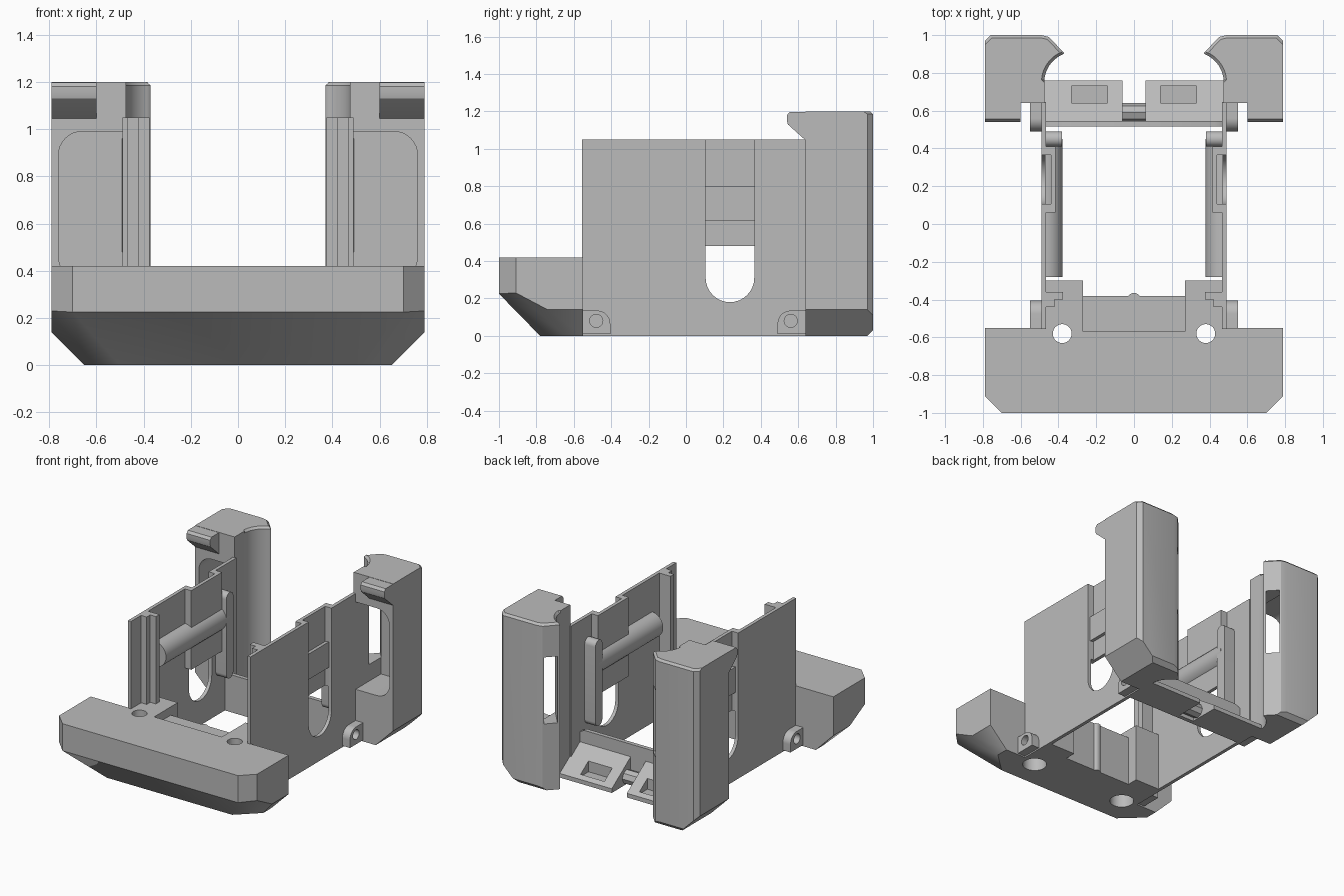
import bpy, bmesh, math
from mathutils import Vector, Matrix

old = bpy.data.objects.get("Cube")
if old:
    bpy.data.objects.remove(old, do_unlink=True)

grey = bpy.data.materials.new("plain_grey")
grey.use_nodes = True
COLOUR = (0.5, 0.5, 0.5, 1)
grey.diffuse_color = COLOUR
grey.node_tree.nodes["Principled BSDF"].inputs["Base Color"].default_value = COLOUR


def make(name, bm):
    bmesh.ops.recalc_face_normals(bm, faces=bm.faces)
    me = bpy.data.meshes.new(name)
    bm.to_mesh(me)
    bm.free()
    me.materials.append(grey)
    ob = bpy.data.objects.new(name, me)
    bpy.context.collection.objects.link(ob)
    return ob


def prism(name, pts, axis, lo, hi):
    """Extrude a profile along an axis; the profile uses the other two axes in order."""
    bm = bmesh.new()

    def place(p, d):
        c = list(p)
        c.insert("xyz".index(axis), d)
        return bm.verts.new(c)
    a = [place(p, lo) for p in pts]
    b = [place(p, hi) for p in pts]
    bm.faces.new(a)
    bm.faces.new(b[::-1])
    for i in range(len(a)):
        j = (i + 1) % len(a)
        bm.faces.new((a[i], b[i], b[j], a[j]))
    return make(name, bm)


def box(name, x0, x1, y0, y1, z0, z1):
    return prism(name, [(x0, y0), (x1, y0), (x1, y1), (x0, y1)], "z", z0, z1)


def arc(cx, cy, r, a0, a1, n=16):
    return [(cx + r * math.cos(math.radians(a0 + (a1 - a0) * i / n)),
             cy + r * math.sin(math.radians(a0 + (a1 - a0) * i / n))) for i in range(n + 1)]


def disc(cx, cy, r, n=32):
    return arc(cx, cy, r, 0, 360, n)[:-1]


def combine(ob, parts, mode="DIFFERENCE"):
    """Apply booleans and drop the helper objects."""
    for p in parts:
        m = ob.modifiers.new("bool", "BOOLEAN")
        m.operation, m.solver, m.object = mode, "EXACT", p
    bpy.context.view_layer.update()
    me = bpy.data.meshes.new_from_object(ob.evaluated_get(bpy.context.evaluated_depsgraph_get()))
    ob.modifiers.clear()
    ob.data = me
    for p in parts:
        bpy.data.objects.remove(p, do_unlink=True)
    return ob


def slice_off(ob, point, normal):
    """Cut away everything beyond a plane and close the cut."""
    bm = bmesh.new()
    bm.from_mesh(ob.data)
    bmesh.ops.bisect_plane(bm, geom=bm.verts[:] + bm.edges[:] + bm.faces[:], dist=1e-5,
                           plane_co=point, plane_no=normal, clear_outer=True)
    bmesh.ops.holes_fill(bm, edges=[e for e in bm.edges if e.is_boundary], sides=0)
    bmesh.ops.recalc_face_normals(bm, faces=bm.faces)
    bm.to_mesh(ob.data)
    bm.free()


# Front bumper: chamfered block as a convex hull
bm = bmesh.new()
for s in (-1, 1):
    for p in [(.70, -1, .42), (.79, -.91, .42), (.79, -.55, .42), (.70, -1, .225), (.79, -.91, .23),
              (.79, -.74, .14), (.79, -.55, .14), (.65, -.55, 0), (.65, -.64, 0), (.5, -.78, 0)]:
        bm.verts.new((s * p[0], p[1], p[2]))
bmesh.ops.convex_hull(bm, input=bm.verts)
bumper = make("front_bumper", bm)
bmesh_parts = [box("block", s * .37 - .1, s * .37 + .1, -.6, -.30, 0, .42) for s in (-1, 1)]
combine(bumper, bmesh_parts, "UNION")
combine(bumper, [box("recess", -.27, .27, -.57, -.2, -.1, .6)])
combine(bumper, [prism("hole", disc(s * .38, -.58, .05), "z", -.1, .6) for s in (-1, 1)]
        + [prism("bore", disc(s * .38, -.58, .08), "z", -.1, .12) for s in (-1, 1)])
middle = box("front_cross_block", -.272, .272, -.572, -.38, 0, .36)
rib = prism("front_centre_rib", disc(0, -.40, .035), "z", 0, .36)

# Side wall with a round-bottomed slot
side = []
wall = box("side_wall", .465, .49, -.555, .645, 0, 1.05)
slot = arc(.235, .31, .13, 180, 360) + [(.365, 1.2), (.105, 1.2)]
combine(wall, [prism("slot", slot, "x", .3, .6)])
side.append(wall)

# Panel stepped inwards behind the slot
side.append(prism("slot_panel", [(.47, .06), (.415, .06), (.415, .41), (.47, .41), (.47, .365),
                                 (.44, .365), (.44, .105), (.47, .105)], "z", .48, 1.05))

# Inner half-round rail, end bar and front pillar
side.append(prism("inner_rail", arc(.47, .71, .092, 90, 270), "y", -.28, .45))
side.append(prism("rail_end_bar", arc(.45, .86, .04, 0, 180) + arc(.45, .32, .04, 180, 360),
                  "x", .38, .47))
side.append(prism("front_pillar", [(.47, -.44), (.42, -.44), (.42, -.40), (.375, -.40),
                                   (.375, -.36), (.47, -.36)], "z", .41, 1.05))

# Hinge lugs with a bolt hole
for name, y0, y1, yc, flip in (("front_lug", -.555, -.405, -.48, 1), ("rear_lug", .49, .64, .56, -1)):
    mid = (y0 + y1) / 2
    prof = [(-.075, .01), (.075, .01)] + arc(.005, .065, .07, 0, 90) + [(-.075, .135)]
    lug = prism(name, [(mid + flip * y, z) for y, z in prof], "x", .47, .55)
    combine(lug, [prism("bolt_hole", disc(yc, .08, .035), "x", .505, .7)])
    side.append(lug)

# Rear post with scooped inner side
plan = [(.475, .64), (.79, .64), (.79, .97), (.76, 1), (.49, 1)]
plan += [(.45, .99), (.37, .905)] + arc(.315, .75, .16, 68, 0)
post = prism("rear_post", plan, "z", 0, 1.2)
bm = bmesh.new()
bm.from_mesh(post.data)
rim = [e for e in bm.edges if all(v.co.z > 1.19 and v.co.y > .65 for v in e.verts)]
bmesh.ops.bevel(bm, geom=rim, offset=.015, segments=1, affect="EDGES")
bm.to_mesh(post.data)
bm.free()
slice_off(post, (.79, .8, .14), (.14, 0, -.14))
slice_off(post, (.6, 1, .03), (0, .03, -.03))

# Pocket opening forwards, with a window out through the back inner corner
pocket = arc(.66, .89, .1, 90, 0, 8) + arc(.66, .46, .1, 0, -90, 8) + [(.49, .36), (.49, .99)]
pocket = prism("pocket", pocket, "y", .5, .93)
window = box("window", -.045, .045, -.3, .3, .48, .96)
window.data.transform(Matrix.Translation((.44, .92, 0)) @ Matrix.Rotation(math.radians(40), 4, "Z"))
combine(post, [pocket, window])
side.append(post)

# Hook at the top of the post
side.append(prism("post_hook", [(.66, 1.03), (.64, 1.045), (.545, 1.13), (.54, 1.15), (.54, 1.18),
                                (.555, 1.198), (.66, 1.198)], "x", .60, .789))

# Rear sloping clip with a stepped notch
clip = prism("rear_clip", [(.53, .19), (.60, .14), (.76, .03), (.76, 0), (.53, 0)], "x", .06, .475)
combine(clip, [box("notch", .14, .33, .64, .73, .035, .4)])
side.append(clip)

# Mirror the side parts
for ob in side:
    twin = bpy.data.objects.new("right_" + ob.name, ob.data.copy())
    bpy.context.collection.objects.link(twin)
    twin.data.transform(Matrix.Scale(-1, 4, Vector((1, 0, 0))))
    twin.data.flip_normals()
    ob.name = "left_" + ob.name

# Rear cross wall and the hinge bar between the clips
prism("rear_cross_wall", [(-.47, 0), (.47, 0), (.47, .25), (.43, .27), (-.43, .27), (-.47, .25)],
      "y", .515, .545)
prism("hinge_bar", disc(.59, .055, .05, 8), "x", -.08, .08)

for ob in bpy.context.scene.objects:
    if ob.type == "MESH" and grey.name in ob.data.materials:
        ob.data.shade_smooth()
        ob.data.set_sharp_from_angle(angle=math.radians(30))
